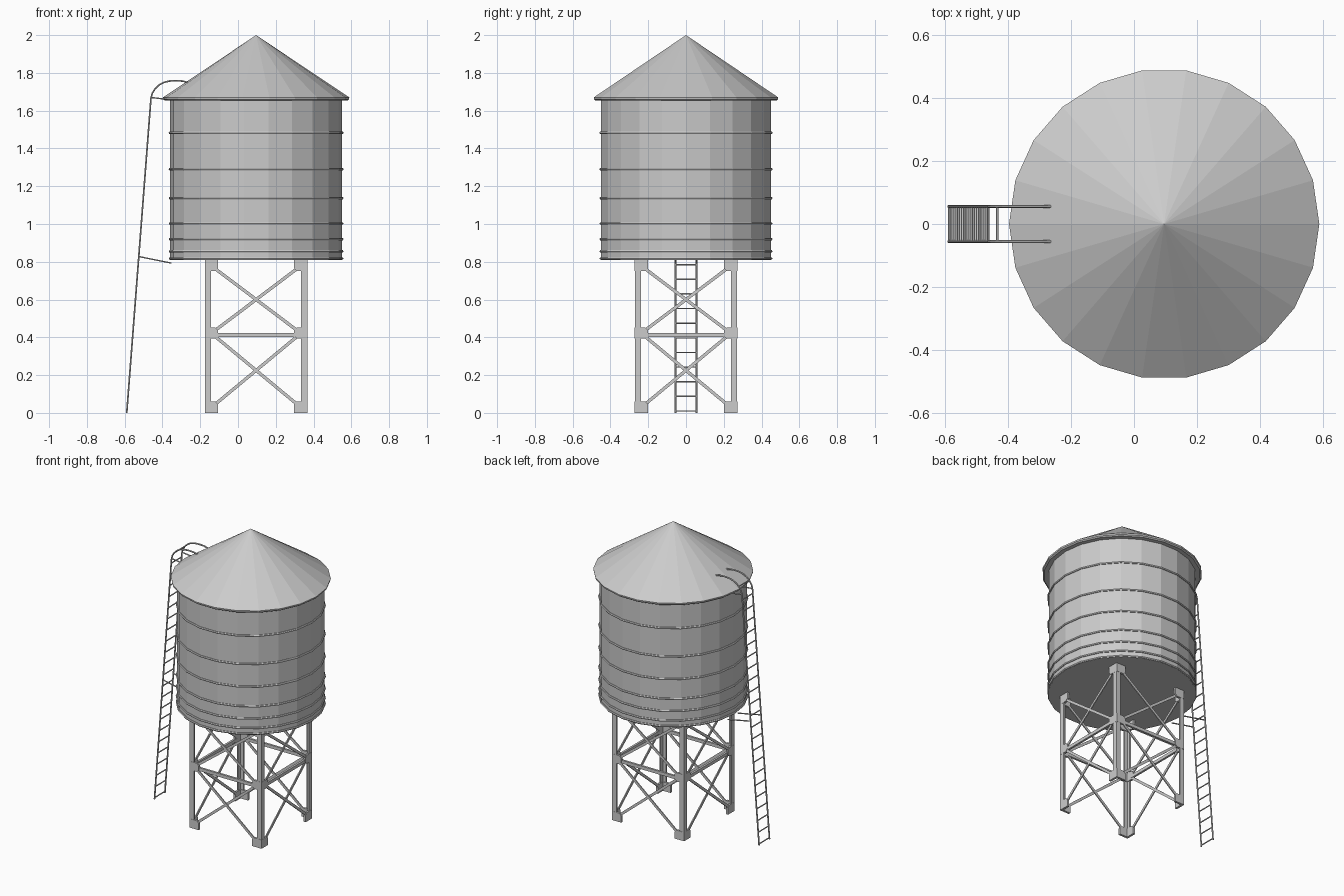
import bpy, bmesh, math
from mathutils import Matrix, Vector

cube = bpy.data.objects.get("Cube")
if cube:
    bpy.data.objects.remove(cube, do_unlink=True)

CX = 0.096        # tower axis
SIDES = 22
HALF = 0.271      # half width of the leg frame
TANK_Z = 0.81

steel = bpy.data.materials.new("grey_steel")
steel.use_nodes = True
steel.diffuse_color = (0.6, 0.6, 0.6, 1)
steel.node_tree.nodes["Principled BSDF"].inputs["Base Color"].default_value = (0.6, 0.6, 0.6, 1)


def add_object(name, data):
    data.materials.clear()
    data.materials.append(steel)
    obj = bpy.data.objects.new(name, data)
    bpy.context.scene.collection.objects.link(obj)
    return obj


def finish(name, bm):
    bmesh.ops.recalc_face_normals(bm, faces=bm.faces)
    mesh = bpy.data.meshes.new(name)
    bm.to_mesh(mesh)
    bm.free()
    return add_object(name, mesh)


def lathe(name, profile):
    """Revolve (radius, z) points round the tower axis; radius 0 closes the end."""
    bm = bmesh.new()
    rings = []
    for r, z in profile:
        n = SIDES if r else 1
        rings.append([bm.verts.new((CX + r * math.cos(math.tau * i / SIDES),
                                    r * math.sin(math.tau * i / SIDES), z)) for i in range(n)])
    for a, b in zip(rings, rings[1:]):
        for i in range(SIDES):
            j = (i + 1) % SIDES
            quad = [a[i % len(a)], a[j % len(a)], b[j % len(b)], b[i % len(b)]]
            bm.faces.new(list(dict.fromkeys(quad)))
    return finish(name, bm)


def tubes(name, paths, radius, cyclic=False, resolution=1):
    """Round bars along polylines, turned into one mesh."""
    curve = bpy.data.curves.new(name, "CURVE")
    curve.dimensions = "3D"
    curve.bevel_depth = radius
    curve.bevel_resolution = resolution
    curve.use_fill_caps = True
    for path in paths:
        spline = curve.splines.new("POLY")
        spline.points.add(len(path) - 1)
        for point, co in zip(spline.points, path):
            point.co = (*co, 1)
        spline.use_cyclic_u = cyclic
    temp = bpy.data.objects.new(name + "_path", curve)
    bpy.context.scene.collection.objects.link(temp)
    graph = bpy.context.evaluated_depsgraph_get()
    mesh = bpy.data.meshes.new_from_object(temp.evaluated_get(graph))
    bpy.data.objects.remove(temp, do_unlink=True)
    for poly in mesh.polygons:
        poly.use_smooth = False
    return add_object(name, mesh)


def plates(name, outlines, near, far):
    """Extrude (u, z) outlines on all four sides of the frame, from depth near to far."""
    bm = bmesh.new()
    for side in range(4):
        turn = Matrix.Translation((CX, 0, 0)) @ Matrix.Rotation(side * math.pi / 2, 4, "Z")
        for outline in outlines:
            front, back = ([bm.verts.new(turn @ Vector((u, d - HALF, z))) for u, z in outline]
                           for d in (near, far))
            bm.faces.new(front)
            bm.faces.new(back[::-1])
            for i in range(len(outline)):
                j = (i + 1) % len(outline)
                bm.faces.new((front[i], back[i], back[j], front[j]))
    return finish(name, bm)


def mirrored(outline):
    return [outline, [(-u, z) for u, z in outline]]


def strip(a, b, width):
    """Outline of a flat bar between two points."""
    a, b = Vector(a), Vector(b)
    d = (b - a).normalized() * width / 2
    n = Vector((-d.y, d.x))
    return [a + n, a - n, b - n, b + n]


# Tank and roof
lathe("tank", [(0, TANK_Z), (0.455, TANK_Z), (0.455, 1.66), (0, 1.66)])
lathe("roof", [(0, 2.0), (0.4935, 1.67), (0.492, 1.66), (0.483, 1.653), (0, 1.653)])

# Hoops, closer together towards the bottom
hoops = []
for z in (0.817, 0.855, 0.92, 1.003, 1.137, 1.29, 1.483):
    hoops.append([(CX + 0.456 * math.cos(math.tau * i / SIDES),
                   0.456 * math.sin(math.tau * i / SIDES), z) for i in range(SIDES)])
tubes("tank_hoops", hoops, 0.007, cyclic=True)

# Angle-iron legs
flange = HALF - 0.033
plates("legs", mirrored([(-HALF, 0), (-flange, 0), (-flange, TANK_Z), (-HALF, TANK_Z)]), 0, 0.01)

# Gusset plates with clipped corners
inner, clip = HALF - 0.07, 0.014
gussets = []
for low, high, cut_low, cut_high in ((0, 0.06, 0, clip), (0.393, 0.451, clip, clip),
                                     (0.752, TANK_Z, clip, 0)):
    corner = [(-HALF, low), (-inner - cut_low, low)]
    if cut_low:
        corner.append((-inner, low + cut_low))
    if cut_high:
        corner.append((-inner, high - cut_high))
    corner += [(-inner - cut_high, high), (-HALF, high)]
    gussets += mirrored(corner)
plates("gusset_plates", gussets, -0.001, 0.014)

# Horizontal bars and crossed braces
plates("horizontal_bars", [strip((-0.22, 0.413), (0.22, 0.413), 0.022)], 0.002, 0.016)
span = 0.215
falling = [strip((-span, top), (span, low), 0.017) for top, low in ((0.762, 0.438), (0.403, 0.047))]
rising = [strip((span, top), (-span, low), 0.017) for top, low in ((0.762, 0.438), (0.403, 0.047))]
plates("falling_braces", falling, 0.002, 0.009)
plates("rising_braces", rising, 0.007, 0.014)

# Ladder rails curve over the eave onto the roof
foot, head = Vector((-0.589, 0)), Vector((-0.461, 1.665))
rail = [foot, head, (-0.454, 1.692), (-0.439, 1.716), (-0.418, 1.736), (-0.392, 1.75),
        (-0.363, 1.757), (-0.33, 1.759), (-0.295, 1.757), (-0.258, 1.748)]
Y = 0.056
tubes("ladder_rails", [[(x, y, z) for x, z in rail] for y in (-Y, Y)], 0.005)

# Ladder rungs
steps = [foot.lerp(head, (0.01 + 0.0775 * i) / head.y) for i in range(22)]
steps.append(Vector((-0.435, 1.719)))
tubes("ladder_rungs", [[(p.x, -Y, p.y), (p.x, Y, p.y)] for p in steps], 0.004)

# Brackets tying the ladder to the tank and the eave
ties = (((-0.526, 0.828), (-0.352, 0.793)), ((-0.461, 1.67), (-0.385, 1.661)))
tubes("ladder_brackets", [[(a[0], y, a[1]), (b[0], y, b[1])] for a, b in ties for y in (-Y, Y)], 0.004)
